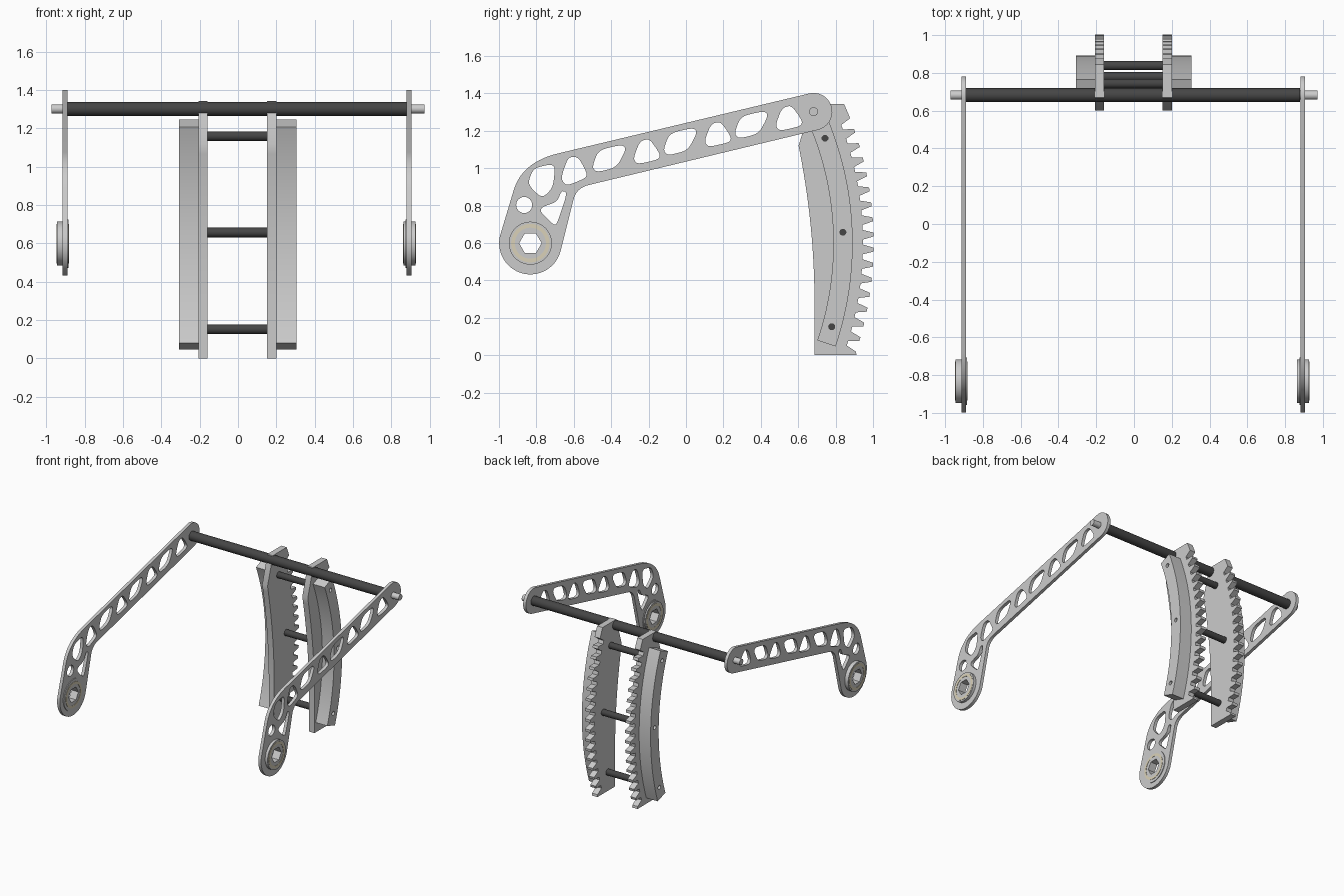
import bpy, bmesh
from math import sin, cos, radians, pi

if "Cube" in bpy.data.objects:
    bpy.data.objects.remove(bpy.data.objects["Cube"])

HUB = (-0.832, 0.599)      # pivot of the arms, also centre of the rack arcs (y, z)
TIP = (0.682, 1.302)       # main rod centre (y, z)


def material(name, rgb):
    m = bpy.data.materials.new(name)
    m.diffuse_color = (*rgb, 1)
    m.use_nodes = True
    m.node_tree.nodes["Principled BSDF"].inputs["Base Color"].default_value = m.diffuse_color
    return m


DARK = material("dark_rod", (0.06, 0.06, 0.06))
CREAM = material("cream_seal", (0.70, 0.64, 0.48))
LIGHT = material("light_steel", (0.62, 0.62, 0.60))


def polar(c, r, deg):
    return (c[0] + r * cos(radians(deg)), c[1] + r * sin(radians(deg)))


def arc(c, r, a0, a1, n):
    return [polar(c, r, a0 + (a1 - a0) * i / n) for i in range(n + 1)]


def circle(c, r, n=40):
    return arc(c, r, 0, 360, n)[:-1]


def bezier(a, b, c, n=14):
    return [tuple((1 - t) ** 2 * a[k] + 2 * t * (1 - t) * b[k] + t * t * c[k] for k in (0, 1))
            for t in [i / n for i in range(n + 1)]]


def rounded(pts, cut=0.36):
    """Replace each corner of a polygon by a small curve."""
    out = []
    for i, p in enumerate(pts):
        q, r = pts[i - 1], pts[(i + 1) % len(pts)]
        a = tuple(p[k] + (q[k] - p[k]) * cut for k in (0, 1))
        b = tuple(p[k] + (r[k] - p[k]) * cut for k in (0, 1))
        out += bezier(a, p, b, 4)
    return out


def plate(name, loops, x0, x1, mat=None):
    """Extrude (y, z) loops along x; loops after the first are holes."""
    cu = bpy.data.curves.new(name, 'CURVE')
    cu.dimensions, cu.fill_mode, cu.extrude = '2D', 'BOTH', (x1 - x0) / 2
    for pts in loops:
        s = cu.splines.new('POLY')
        s.points.add(len(pts) - 1)
        for sp, p in zip(s.points, pts):
            sp.co = (p[0], p[1], 0, 1)
        s.use_cyclic_u = True
    tmp = bpy.data.objects.new(name + "_curve", cu)
    bpy.context.collection.objects.link(tmp)
    me = bpy.data.meshes.new_from_object(tmp.evaluated_get(bpy.context.evaluated_depsgraph_get()))
    bpy.data.objects.remove(tmp)
    bm = bmesh.new()
    bm.from_mesh(me)
    bmesh.ops.remove_doubles(bm, verts=bm.verts, dist=1e-5)
    for v in bm.verts:                       # local (x, y, z) -> world (y, z, x)
        v.co = (v.co.z + (x0 + x1) / 2, v.co.x, v.co.y)
    bmesh.ops.recalc_face_normals(bm, faces=bm.faces)
    bm.to_mesh(me)
    bm.free()
    me.name = name
    me.materials.clear()
    if mat:
        me.materials.append(mat)
    ob = bpy.data.objects.new(name, me)
    bpy.context.collection.objects.link(ob)
    bpy.ops.object.select_all(action='DESELECT')
    ob.select_set(True)
    bpy.context.view_layer.objects.active = ob
    bpy.ops.object.shade_smooth_by_angle(angle=radians(30))
    return ob


# Arm outline: small end, inner elbow, hub end, outer elbow
arm = arc(TIP, 0.1, 103.4, -76.6, 24)
arm += bezier((-0.52, 0.91), (-0.578, 0.896), (-0.598, 0.845))
arm += arc(HUB, 0.167, -12.5, -196.5, 32)
arm += bezier((-0.922, 0.88), (-0.878, 1.031), (-0.687, 1.078))

# Lightening holes: two alternating shapes stepping along the arm, plus the elbow cut-outs
wide = [(-.058, .057), (.068, .086), (.09, .062), (.04, -.035), (-.066, -.062), (-.092, -.035)]
tall = [(-.037, .066), (.015, .08), (.073, -.005), (.062, -.032), (-.05, -.057), (-.072, -.027)]
holes = []
for shape, y, z in [(wide, -.41, 1.04), (tall, -.21, 1.078), (wide, -.03, 1.13),
                    (tall, .17, 1.17), (wide, .35, 1.22), (tall, .55, 1.256)]:
    holes.append(rounded([(y + a, z + b) for a, b in shape]))
holes.append(rounded([(-.63, 1.06), (-.575, 1.06), (-.528, .97), (-.54, .945), (-.64, .905), (-.67, .945)]))
holes.append(rounded([(-.815, 1.0), (-.72, 1.022), (-.7, 1.0), (-.712, .895), (-.77, .838), (-.848, .915)]))
holes.append(rounded([(-.665, .88), (-.634, .87), (-.69, .7), (-.71, .698), (-.78, .768), (-.77, .792), (-.69, .82)]))
holes.append(circle((-.865, .803), .043, 24))

# Arms with hubs, seals and end pins
hexagon = circle(HUB, 0.06, 6)
for side, c, h0, h1 in (("left", -.902, -.945, -.884), ("right", .893, .864, .927)):
    s = 1 if c > 0 else -1
    plate(side + "_arm", [arm, circle(HUB, 0.1)] + holes, c - .0125, c + .0125)
    plate(side + "_hub", [circle(HUB, 0.115, 48), hexagon], h0, h1, LIGHT)
    f = sorted((c - s * .018, c))
    plate(side + "_hub_flange", [circle(HUB, 0.126, 48), circle(HUB, 0.1)], f[0], f[1], LIGHT)
    for tag, x in (("a", h0), ("b", h1)):
        plate(f"{side}_seal_{tag}", [circle(HUB, .103), circle(HUB, .083)], x - .002, x + .002, CREAM)
    p = sorted((s * .87, s * .972))
    plate(side + "_end_pin", [circle(TIP, 0.024, 24)], p[0], p[1])

# Main rod joining both arms
plate("main_rod", [circle(TIP, 0.037)], -.89, .88, DARK)

# Curved rack profile: toothed outer arc, flat foot, gently curved front edge
R, ROOT, N, TOP, BOTTOM = 1.835, 1.778, 16, 20.4, -17.5
pitch = (TOP - BOTTOM) / (N - 1)
rack = [(0.67, 1.342)] + arc(HUB, R, 23.9, 21.6, 3)
for i in range(N):
    a = TOP - i * pitch
    rack += [polar(HUB, r, a + k * pitch) for r, k in ((R, .37), (ROOT, .17), (ROOT, -.17), (R, -.37))]
rack += [(0.912, 0), (0.687, 0)]
rack += [(.687 - .085 * (i / 16) ** 2, .28 + .84 * i / 16) for i in range(17)]

# Curved guide rail on the outer face of each rack
bolts = [polar(HUB, 1.672, a) for a in (19.6, 2.0, -15.5)]
rail = arc(HUB, 1.62, -18.7, 22.1, 28) + arc(HUB, 1.723, 22.1, -18.7, 28)
bolt_holes = [circle(b, .016, 16) for b in bolts]

for side, r0, r1, g0, g1 in (("left", -.206, -.158, -.308, -.206), ("right", .152, .201, .201, .305)):
    plate(side + "_rack", [rack], r0, r1)
    plate(side + "_rail", [rail] + bolt_holes, g0, g1)

# Cross rods tying the racks together, ends visible in the bolt holes
for i, b in enumerate(bolts):
    plate(f"cross_rod_{i + 1}", [circle(b, .025, 24)], -.212, .207, DARK)
